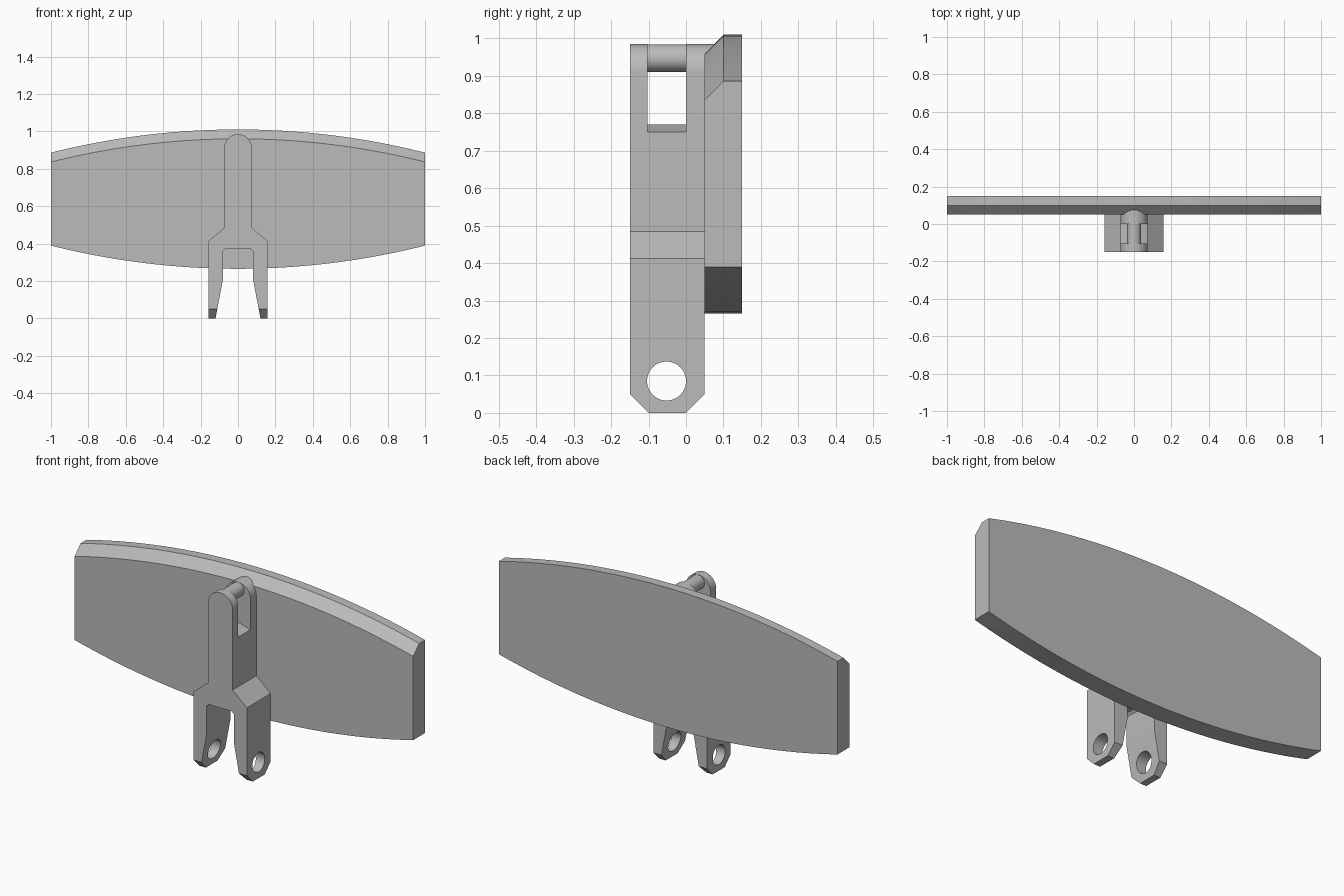
import bpy, bmesh
from math import sin, cos, pi, sqrt

cube = bpy.data.objects.get("Cube")
if cube:
    bpy.data.objects.remove(cube, do_unlink=True)

grey = bpy.data.materials.new("plain grey")
grey.use_nodes = True
COLOR = (0.5, 0.5, 0.5, 1)
grey.diffuse_color = COLOR
grey.node_tree.nodes["Principled BSDF"].inputs["Base Color"].default_value = COLOR


def loft(name, rings):
    """Skin closed rings of equal length and cap both ends."""
    bm = bmesh.new()
    loops = [[bm.verts.new(p) for p in ring] for ring in rings]
    n = len(loops[0])
    for a, b in zip(loops, loops[1:]):
        for i in range(n):
            bm.faces.new((a[i], a[(i + 1) % n], b[(i + 1) % n], b[i]))
    bm.faces.new(loops[0])
    bm.faces.new(loops[-1])
    bmesh.ops.recalc_face_normals(bm, faces=bm.faces)
    mesh = bpy.data.meshes.new(name)
    bm.to_mesh(mesh)
    bm.free()
    mesh.materials.append(grey)
    obj = bpy.data.objects.new(name, mesh)
    bpy.context.collection.objects.link(obj)
    return obj


def extrude_y(name, profile, y0, y1):
    return loft(name, [[(x, y, z) for x, z in profile] for y in (y0, y1)])


def extrude_x(name, profile, x0, x1):
    return loft(name, [[(x, y, z) for y, z in profile] for x in (x0, x1)])


def arc(cx, cz, r, a0, a1, n):
    return [(cx + r * cos(a0 + (a1 - a0) * i / n),
             cz + r * sin(a0 + (a1 - a0) * i / n)) for i in range(n + 1)]


def circle(cx, cz, r, n=48):
    return arc(cx, cz, r, 0, 2 * pi, n)[:-1]


def smooth(obj):
    bpy.ops.object.select_all(action='DESELECT')
    obj.select_set(True)
    bpy.context.view_layer.objects.active = obj
    bpy.ops.object.shade_smooth_by_angle(angle=pi / 6)


def cut(obj, cutter, operation):
    """Apply a boolean and discard the helper."""
    mod = obj.modifiers.new("cut", 'BOOLEAN')
    mod.object, mod.operation, mod.solver = cutter, operation, 'EXACT'
    bpy.context.view_layer.objects.active = obj
    bpy.ops.object.modifier_apply(modifier=mod.name)
    bpy.data.objects.remove(cutter, do_unlink=True)


# Wide blade with arched top and bottom and a chamfered front top edge
BULGE, STEPS = 0.124, 40
radius = (1 + BULGE ** 2) / (2 * BULGE)
rings = []
for i in range(STEPS + 1):
    x = -1 + 2 * i / STEPS
    drop = radius - sqrt(radius ** 2 - x * x)
    top, low = 1.01 - drop, 0.265 + drop
    rings.append([(x, y, z) for y, z in
                  ((0.05, low), (0.15, low), (0.15, top), (0.1, top), (0.05, top - 0.05))])
smooth(loft("blade", rings))

# Forked bracket: front outline, mirrored about the middle
W = 0.073
half = [(0.08 - 0.012, 0.37), (0.08, 0.358), (0.08, 0.21), (0.12, 0), (0.158, 0),
        (0.158, 0.413), (W, 0.485)]
outline = half + arc(0, 0.912, W, 0, pi, 32) + [(-x, z) for x, z in reversed(half)]
bracket = extrude_y("bracket", outline, -0.2, 0.2)

# Side outline: bevelled feet, and a top that runs into the blade
side = [(-0.15, 0.05), (-0.1, 0), (0, 0), (0.05, 0.05), (0.05, 0.8),
        (0.1, 0.85), (0.1, 1.1), (-0.15, 1.1)]
cut(bracket, extrude_x("side_trim", side, -0.3, 0.3), 'INTERSECT')

# Cross hole through the fork legs
cut(bracket, extrude_x("hole_cutter", circle(-0.052, 0.085, 0.052), -0.3, 0.3), 'DIFFERENCE')

# Open slot at the top with a shallow ridged floor
slot = [(-0.2, 0.715), (0, 0.77), (0.2, 0.715), (0.2, 1.1), (-0.2, 1.1)]
cut(bracket, extrude_y("slot_cutter", slot, -0.103, 0), 'DIFFERENCE')
smooth(bracket)

# Grip pin across the slot
smooth(extrude_y("pin", circle(0, 0.947, 0.037), -0.12, 0.015))
